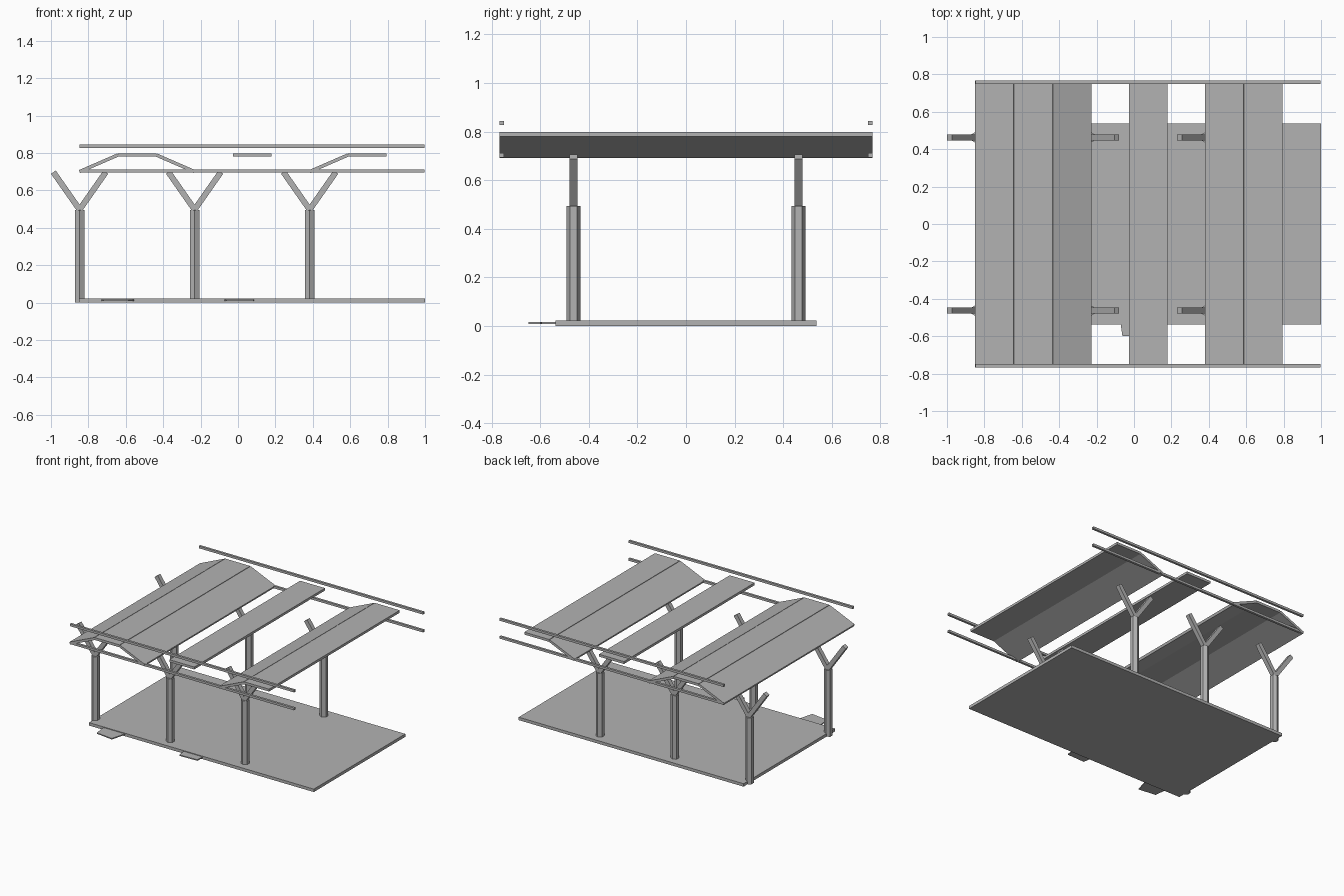
import bpy, bmesh, math
from mathutils import Vector

cube = bpy.data.objects.get("Cube")
if cube:
    bpy.data.objects.remove(cube, do_unlink=True)

grey = bpy.data.materials.new("plain grey")
grey.use_nodes = True
COLOUR = (0.45, 0.45, 0.45, 1)
grey.diffuse_color = COLOUR
grey.node_tree.nodes["Principled BSDF"].inputs["Base Color"].default_value = COLOUR


def prism(name, outline, depth):
    """Extrude a closed planar outline along a depth vector."""
    bm = bmesh.new()
    face = bm.faces.new([bm.verts.new(p) for p in outline])
    moved = bmesh.ops.extrude_face_region(bm, geom=[face])["geom"]
    bmesh.ops.translate(bm, vec=Vector(depth),
                        verts=[v for v in moved if isinstance(v, bmesh.types.BMVert)])
    bmesh.ops.recalc_face_normals(bm, faces=bm.faces)
    mesh = bpy.data.meshes.new(name)
    bm.to_mesh(mesh)
    bm.free()
    mesh.materials.append(grey)
    obj = bpy.data.objects.new(name, mesh)
    bpy.context.collection.objects.link(obj)
    return obj


def bar(name, start, end, thick, y, width):
    """Square-cut bar in the xz plane from start to end, centred on y."""
    a, b = Vector(start), Vector(end)
    n = (b - a).orthogonal().normalized() * thick / 2
    outline = [(p.x, y - width / 2, p.y) for p in (a + n, b + n, b - n, a - n)]
    return prism(name, outline, (0, width, 0))


BAYS = [-0.847, -0.232, 0.383, 0.998]   # column lines along x
POST_Y, RAIL_Y = 0.463, 0.758
EAVE, RIDGE = 0.70, 0.789

# Floor slab
bar("floor", (-0.85, 0.011), (1, 0.011), 0.022, 0, 1.075)

# Entrance plates at the front edge
plates = {
    "entrance_plate_right": [(-0.73, -0.53), (-0.72, -0.63), (-0.585, -0.648), (-0.553, -0.53)],
    "entrance_plate_middle": [(-0.072, -0.53), (-0.062, -0.6), (0.082, -0.595), (0.086, -0.53)],
}
for name, points in plates.items():
    prism(name, [(x, y, 0.009) for x, y in points], (0, 0, 0.008))

# Hexagonal posts with forked branches
for x in BAYS[:3]:
    for y in (-POST_Y, POST_Y):
        ring = [math.radians(90 + 60 * i) for i in range(6)]
        prism("post", [(x + 0.029 * math.cos(a), y + 0.029 * math.sin(a), 0) for a in ring],
              (0, 0, 0.494))
        for side in (-1, 1):
            bar("branch", (x, 0.497), (x + side * 0.14, 0.697), 0.031, y, 0.032)

# Rails along both eaves, one length per bay
for x0, x1 in zip(BAYS, BAYS[1:]):
    for y in (-RAIL_Y, RAIL_Y):
        for z in (0.703, 0.836):
            bar("rail", (x0, z), (x1, z), 0.017, y, 0.017)

# Roof panels: each bay has a flat ridge, some have slopes beside it
for (x0, x1), slopes in zip(zip(BAYS, BAYS[1:]), ("left right", "", "left")):
    third = (x1 - x0) / 3
    a, b = x0 + third, x1 - third
    bar("roof_ridge", (a, RIDGE), (b, RIDGE), 0.018, 0, 1.536)
    if "left" in slopes:
        bar("roof_slope_left", (x0, EAVE), (a, RIDGE), 0.018, 0, 1.536)
    if "right" in slopes:
        bar("roof_slope_right", (b, RIDGE), (x1, EAVE), 0.018, 0, 1.536)
